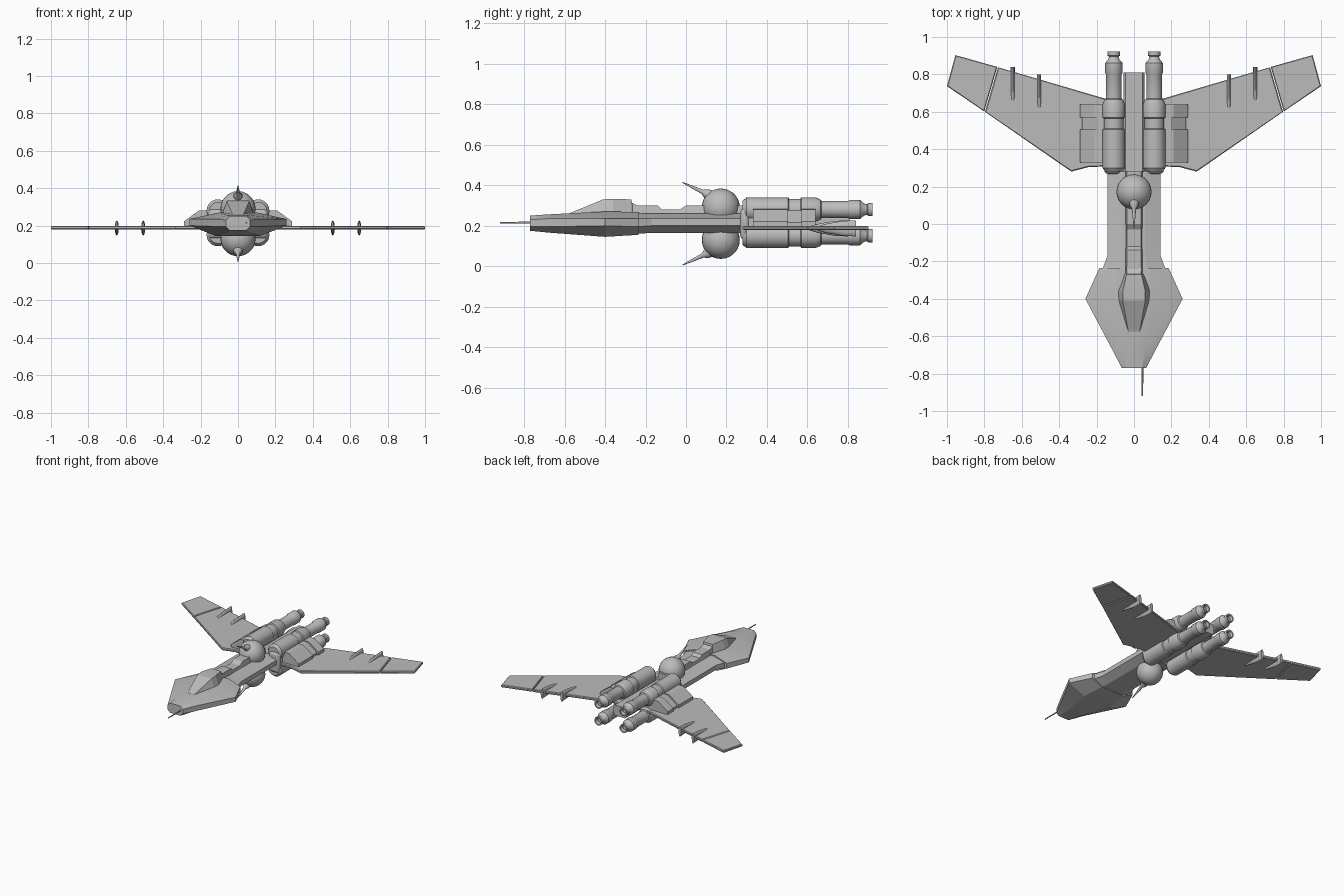
import bpy, bmesh, math
from mathutils import Vector

cube = bpy.data.objects.get("Cube")
if cube:
    bpy.data.objects.remove(cube, do_unlink=True)

MID = 0.21  # height of the horizontal symmetry plane

grey = bpy.data.materials.new("hull grey")
grey.use_nodes = True
colour = (0.5, 0.5, 0.5, 1)
grey.diffuse_color = colour
next(n for n in grey.node_tree.nodes if n.type == 'BSDF_PRINCIPLED').inputs["Base Color"].default_value = colour


def finish(name, bm, angle=30):
    bmesh.ops.recalc_face_normals(bm, faces=bm.faces)
    mesh = bpy.data.meshes.new(name)
    bm.to_mesh(mesh)
    bm.free()
    mesh.materials.append(grey)
    ob = bpy.data.objects.new(name, mesh)
    bpy.context.collection.objects.link(ob)
    bpy.ops.object.select_all(action='DESELECT')
    ob.select_set(True)
    bpy.context.view_layer.objects.active = ob
    bpy.ops.object.shade_smooth_by_angle(angle=math.radians(angle))
    return ob


def loft(name, rings, angle=30):
    """Skin a list of equally long closed rings and cap both ends."""
    bm = bmesh.new()
    loops = [[bm.verts.new(p) for p in ring] for ring in rings]
    n = len(loops[0])
    for a, b in zip(loops, loops[1:]):
        for i in range(n):
            j = (i + 1) % n
            bm.faces.new((a[i], a[j], b[j], b[i]))
    bm.faces.new(loops[0])
    bm.faces.new(loops[-1])
    return finish(name, bm, angle)


def lathe(name, profile, start, direction=(0, 1, 0), sides=24):
    """Turn (distance, radius) pairs around an axis."""
    turn = Vector(direction).to_track_quat('Z', 'Y')
    rings = [[Vector(start) + turn @ Vector((r * math.cos(k * math.tau / sides),
                                             r * math.sin(k * math.tau / sides), d))
              for k in range(sides)] for d, r in profile]
    return loft(name, rings)


def hexa(y, wide, top, low, z0, z1, zt, zb):
    """Eight-sided hull section: side wall z0..z1, flat top and bottom."""
    half = [(top, zt), (wide, z1), (wide, z0), (low, zb)]
    pts = half + [(-x, z) for x, z in reversed(half)]
    return [(x, y, z) for x, z in pts]


def plate(name, outline, z0, z1, side=1, inset=0.006):
    """Flat panel with chamfered rim, outline in x and y."""
    cx = sum(p[0] for p in outline) / len(outline)
    cy = sum(p[1] for p in outline) / len(outline)

    def ring(z, d):
        out = []
        for x, y in outline:
            v = Vector((cx - x, cy - y)).normalized() * d
            out.append((side * (x + v.x), y + v.y, z))
        return out
    e = (z1 - z0) * 0.25
    return loft(name, [ring(z0, inset), ring(z0 + e, 0), ring(z1 - e, 0), ring(z1, inset)], 10)


def box(name, x, y, z):
    return loft(name, [[(x[0], v, z[0]), (x[1], v, z[0]), (x[1], v, z[1]), (x[0], v, z[1])] for v in y])


# Nose and fuselage
loft("nose_hull", [
    hexa(-0.77, 0.065, 0.045, 0.045, 0.195, 0.23, 0.25, 0.175),
    hexa(-0.68, 0.112, 0.055, 0.055, 0.195, 0.235, 0.256, 0.166),
    hexa(-0.40, 0.26, 0.10, 0.12, 0.20, 0.235, 0.27, 0.145),
    hexa(-0.235, 0.185, 0.09, 0.10, 0.195, 0.235, 0.268, 0.155),
], 15)
loft("fuselage", [
    hexa(-0.24, 0.168, 0.07, 0.09, 0.195, 0.235, 0.262, 0.16),
    hexa(-0.17, 0.142, 0.06, 0.08, 0.20, 0.235, 0.26, 0.165),
    hexa(0.28, 0.142, 0.06, 0.08, 0.20, 0.235, 0.26, 0.165),
], 15)
loft("tail_beam", [hexa(y, 0.055, 0.045, 0.045, 0.185, 0.235, 0.25, 0.17) for y in (0.27, 0.81)], 15)

# Canopy: faceted glasshouse that tapers into the spine
canopy = [(-0.575, 0.035, 0.03, 0.262), (-0.41, 0.088, 0.06, 0.33), (-0.36, 0.09, 0.06, 0.333),
          (-0.27, 0.055, 0.04, 0.33), (-0.265, 0.05, 0.04, 0.30), (-0.23, 0.048, 0.04, 0.30)]
loft("canopy", [[(-b, y, 0.25), (b, y, 0.25), (t, y, z), (-t, y, z)] for y, b, t, z in canopy], 10)

# Spine with a shallow notch
spine = [(-0.28, 0.32), (-0.24, 0.30), (-0.14, 0.30), (-0.12, 0.28), (-0.03, 0.28), (0.0, 0.30), (0.28, 0.30)]
loft("spine", [[(-0.048, y, 0.24), (0.048, y, 0.24), (0.038, y, z), (-0.038, y, z)] for y, z in spine], 10)

# Nose gun, offset to the left
lathe("nose_gun", [(0, 0.004), (0.15, 0.005), (0.151, 0.012), (0.2, 0.015), (0.25, 0.012), (0.27, 0.004)],
      (0.045, -0.92, 0.215), sides=12)

# Ball turrets above and below
for label, s in (("upper", 1), ("lower", -1)):
    bm = bmesh.new()
    bmesh.ops.create_uvsphere(bm, u_segments=24, v_segments=14, radius=0.094)
    bmesh.ops.translate(bm, verts=bm.verts, vec=(0, 0.172, MID + s * 0.08))
    finish(label + "_turret", bm)
    lathe(label + "_turret_gun", [(0, 0.028), (0.035, 0.024), (0.055, 0.011), (0.1, 0.008), (0.165, 0.002)],
          (0, 0.132, MID + s * 0.134), (0, -1, s * 0.47), 12)

# Engines in two mirrored pairs
engine = [(0.0, 0.045), (0.02, 0.06), (0.225, 0.06), (0.23, 0.053), (0.285, 0.053), (0.29, 0.06),
          (0.36, 0.06), (0.385, 0.05), (0.39, 0.042), (0.52, 0.042), (0.53, 0.047), (0.58, 0.047),
          (0.6, 0.03), (0.615, 0.026), (0.62, 0.033), (0.642, 0.033), (0.642, 0.024), (0.62, 0.018)]
for side, sx in (("left", 1), ("right", -1)):
    for level, s in (("upper", 1), ("lower", -1)):
        lathe(f"{side}_{level}_engine", engine, (sx * 0.108, 0.28, MID + 0.005 + s * 0.065))
    # Pylon and rounded front bracket joining the pair
    box(f"{side}_engine_pylon", (sx * 0.06, sx * 0.15), (0.31, 0.64), (0.14, 0.28))
    bracket = box(f"{side}_engine_bracket", (sx * 0.07, sx * 0.16), (0.268, 0.315), (0.13, 0.29))
    bevel = bracket.modifiers.new("rounding", 'BEVEL')
    bevel.width = 0.025
    bevel.segments = 3

    # Sloped fairing beside the engines, with a recessed middle
    for part, y0, y1, d in (("front", 0.33, 0.505, 0), ("middle", 0.505, 0.57, 0.012), ("rear", 0.57, 0.64, 0)):
        section = [(0.10, 0.19), (0.29 - d, 0.19), (0.29 - d, 0.222 - d / 2), (0.21 - d, 0.28 - d / 2), (0.10, 0.285 - d / 2)]
        loft(f"{side}_{part}_fairing", [[(sx * x, y, z) for x, z in section] for y in (y0, y1)], 10)

    # Wing in two panels with a narrow seam
    plate(f"{side}_wing", [(0.04, 0.31), (0.24, 0.305), (0.335, 0.28), (0.797, 0.6), (0.727, 0.838),
                           (0.16, 0.672), (0.04, 0.65)], 0.179, 0.199, sx)
    plate(f"{side}_wing_tip", [(0.801, 0.602), (1.0, 0.737), (0.955, 0.903), (0.731, 0.84)], 0.179, 0.199, sx)

    # Wing fences: slim blades tapering towards the front
    for label, x, y in (("inner", 0.507, 0.6), ("outer", 0.648, 0.64)):
        rings = []
        for d, h in ((0, 0.006), (0.05, 0.022), (0.13, 0.036), (0.2, 0.04)):
            rings.append([(sx * x + 0.011 * math.cos(k * math.tau / 12), y + d,
                           0.187 + h * math.sin(k * math.tau / 12)) for k in range(12)])
        loft(f"{side}_{label}_fence", rings, 40)
